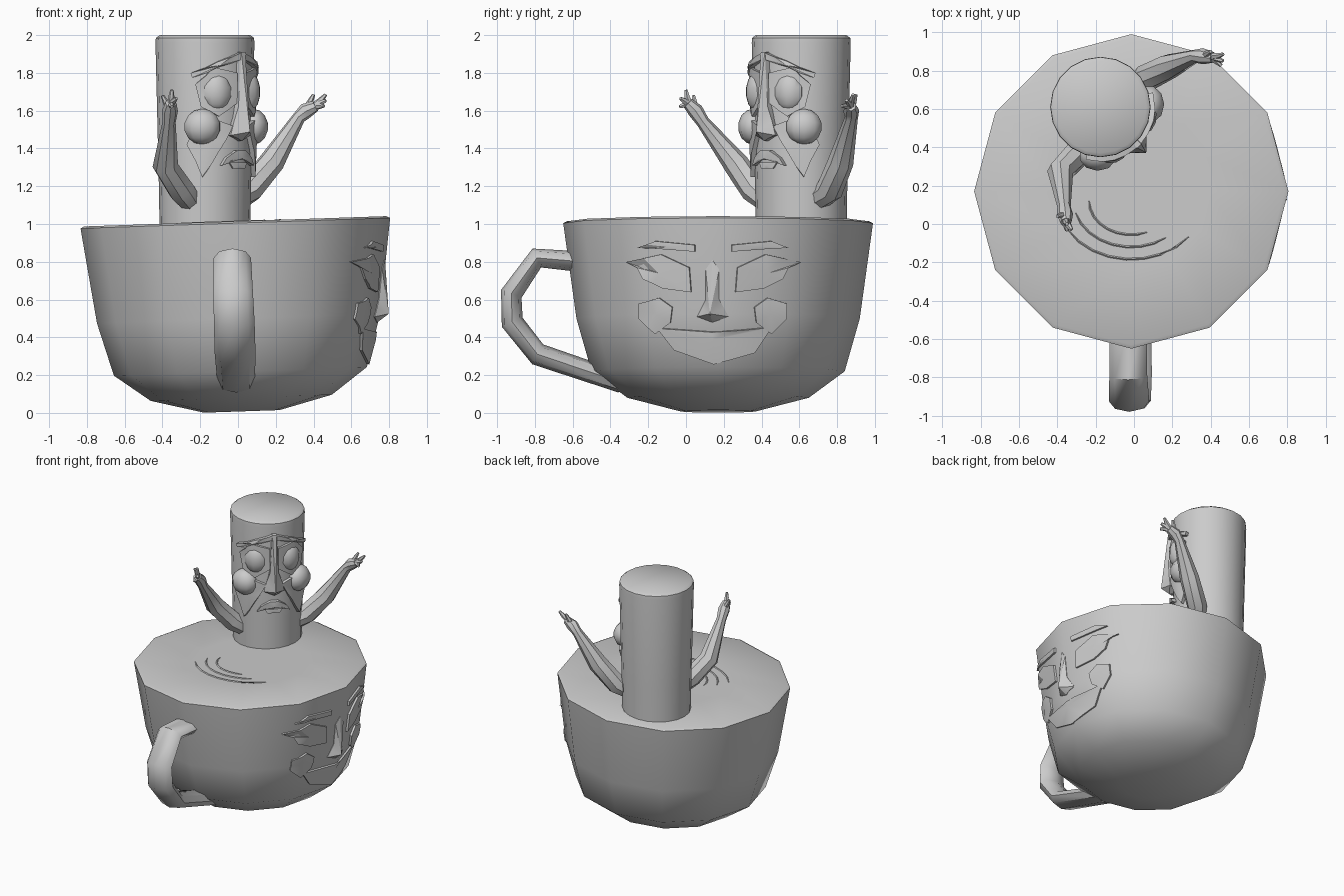
import bpy, bmesh, math
from mathutils import Vector, Matrix
from mathutils.bvhtree import BVHTree

if "Cube" in bpy.data.objects:
    bpy.data.objects.remove(bpy.data.objects["Cube"])

Z = Vector((0, 0, 1))


def finish(name, bm, angle=40):
    bmesh.ops.recalc_face_normals(bm, faces=bm.faces)
    me = bpy.data.meshes.new(name)
    bm.to_mesh(me)
    me.shade_smooth()
    me.set_sharp_from_angle(angle=math.radians(angle))
    ob = bpy.data.objects.new(name, me)
    bpy.context.collection.objects.link(ob)
    tree = BVHTree.FromBMesh(bm)
    bm.free()
    return tree


def skin(bm, rings):
    """Bridge equal rings of points and cap both ends."""
    vs = [[bm.verts.new(p) for p in r] for r in rings]
    n = len(vs[0])
    for a, b in zip(vs, vs[1:]):
        for i in range(n):
            bm.faces.new((a[i], a[(i + 1) % n], b[(i + 1) % n], b[i]))
    bm.faces.new(vs[0])
    bm.faces.new(vs[-1])


def lathe(name, profile, sides, mat):
    bm = bmesh.new()
    skin(bm, [[mat @ Vector((r * math.cos(a), r * math.sin(a), z))
               for a in (2 * math.pi * k / sides for k in range(sides))] for r, z in profile])
    return finish(name, bm)


def tube(name, path, radii, sides=8, wide=1.0, bm=None):
    """Sweep a section along a path; 'wide' stretches it along x."""
    own = bm is None
    bm = bm or bmesh.new()
    pts = [Vector(p) for p in path]
    rings = []
    for i, p in enumerate(pts):
        t = (pts[min(i + 1, len(pts) - 1)] - pts[max(i - 1, 0)]).normalized()
        ref = Vector((1, 0, 0)) if abs(t.x) < 0.9 else Vector((0, 1, 0))
        a = (ref - t * ref.dot(t)).normalized()
        b = t.cross(a)
        rings.append([p + radii[i] * (a * wide * math.cos(w) + b * math.sin(w))
                      for w in (2 * math.pi * k / sides for k in range(sides))])
    skin(bm, rings)
    if own:
        finish(name, bm)


def patch(name, pts, tree, origin, fwd, h, apex=None, sub=2):
    """Raised feature: outline projected on a body, fanned to an apex (u, v, height)."""
    side = (-fwd).cross(Z)

    def place(u, v, d):
        hit, nor, _, _ = tree.ray_cast(origin + fwd * 2 + side * u + Z * v, -fwd)
        return hit + (nor if nor.dot(fwd) > 0 else -nor) * d

    outline = []
    for (u0, v0), (u1, v1) in zip(pts, pts[1:] + pts[:1]):
        for k in range(sub):
            outline.append((u0 + (u1 - u0) * k / sub, v0 + (v1 - v0) * k / sub))
    if apex is None:
        n = len(outline)
        apex = (sum(p[0] for p in outline) / n, sum(p[1] for p in outline) / n, h * 1.2)
    bm = bmesh.new()
    skin(bm, [[place(u, v, -0.01) for u, v in outline], [place(u, v, h) for u, v in outline]])
    bm.faces.ensure_lookup_table()
    bmesh.ops.poke(bm, faces=[bm.faces[-1]])
    bm.verts.ensure_lookup_table()
    bm.verts[-1].co = place(*apex)
    finish(name, bm, 25)


def mirrored(pts, axis=0.0):
    return [(2 * axis - u, v) for u, v in pts]


# Cup bowl with filled top, tilted slightly
cup_mat = Matrix.Translation((0.02, 0.17, 0)) @ Matrix.Rotation(-0.034, 4, 'Y')
cup = lathe("cup_bowl", [(0.2, 0.008), (0.48, 0.08), (0.67, 0.22), (0.75, 0.5),
                         (0.82, 1.005), (0.80, 1.015), (0.4, 1.012)], 12, cup_mat)

# Cup handle
tube("cup_handle", [(-0.03, -0.55, 0.80), (-0.03, -0.79, 0.82), (-0.025, -0.925, 0.63),
                    (-0.02, -0.92, 0.48), (-0.015, -0.785, 0.31), (-0.01, -0.34, 0.16)],
     [0.055, 0.055, 0.058, 0.06, 0.06, 0.055], 8, 1.8)

# Swirl lines in the drink
for k, r in enumerate((0.22, 0.3, 0.38)):
    arc = []
    for j in range(9):
        a = math.radians(180 + 15 * k + j * 14)
        arc.append(cup_mat @ Vector((r * math.cos(a), 0.8 * r * math.sin(a) - 0.05, 1.012)))
    tube("drink_swirl", arc, [0.002] + [0.006] * 7 + [0.002], 4)

# Smiling face on the cup side (y, z outlines)
X, O, MID = Vector((1, 0, 0)), Vector((0, 0, 0)), 0.145
eye = [(-0.31, 0.80), (-0.13, 0.84), (0.02, 0.77), (0.03, 0.64), (-0.12, 0.66),
       (-0.22, 0.71), (-0.25, 0.77)]
brow = [(-0.25, 0.875), (-0.16, 0.91), (0.05, 0.89), (0.05, 0.855), (-0.15, 0.87)]
cheek = [(-0.24, 0.58), (-0.14, 0.61), (-0.07, 0.56), (-0.08, 0.48), (-0.16, 0.42), (-0.24, 0.50)]
for tag, flip in (("left", False), ("right", True)):
    for part, pts, h in (("eye", eye, 0.015), ("brow", brow, 0.015), ("cheek", cheek, 0.015)):
        patch(f"cup_{part}_{tag}", mirrored(pts, MID) if flip else pts, cup, O, X, h)
patch("cup_mouth", [(-0.15, 0.45), (0.0, 0.44), (0.14, 0.43), (0.29, 0.44), (0.45, 0.455),
                    (0.36, 0.32), (0.15, 0.26), (-0.06, 0.335)], cup, O, X, 0.015)
patch("cup_nose", [(0.14, 0.81), (0.105, 0.76), (0.105, 0.6), (0.06, 0.51), (0.14, 0.48),
                   (0.225, 0.51), (0.175, 0.6), (0.175, 0.76)], cup, O, X, 0.004, (0.14, 0.53, 0.055))

# Round stick figure standing in the drink
C = Vector((-0.175, 0.61, 0))
F = Vector((1, -1, 0)).normalized()
S = (-F).cross(Z)
body = lathe("stick_body", [(0.24, 0.97), (0.245, 1.25), (0.262, 1.96), (0.26, 1.985), (0.24, 2.0)],
             20, Matrix.Translation(C))


def ball(name, s, f, z, size, turn):
    """Low-poly ellipsoid set into the stick, turned to face outwards."""
    bm = bmesh.new()
    bmesh.ops.create_uvsphere(bm, u_segments=10, v_segments=7, radius=1)
    rot = Matrix((S, F, Z)).transposed().to_4x4()
    m = (Matrix.Translation(C + S * s + F * f + Z * z) @ rot
         @ Matrix.Rotation(turn, 4, 'Z') @ Matrix.Diagonal((*size, 1)))
    bmesh.ops.transform(bm, matrix=m, verts=bm.verts)
    finish(name, bm)


# Sad face on the stick
socket = [(-0.03, 1.80), (-0.15, 1.83), (-0.21, 1.74), (-0.19, 1.62), (-0.12, 1.57), (-0.03, 1.64)]
sad_brow = [(-0.015, 1.905), (-0.13, 1.86), (-0.225, 1.80), (-0.22, 1.775), (-0.13, 1.83), (-0.015, 1.87)]
jowl = [(-0.05, 1.52), (-0.2, 1.58), (-0.225, 1.42), (-0.18, 1.25), (-0.12, 1.38)]
for tag, sg in (("left", -1), ("right", 1)):
    for part, pts, h in (("eye_socket", socket, 0.02), ("brow", sad_brow, 0.028), ("jowl", jowl, 0.025)):
        patch(f"stick_{part}_{tag}", mirrored(pts) if sg > 0 else pts, body, C, F, h)
    ball(f"stick_eyeball_{tag}", sg * 0.12, 0.21, 1.70, (0.08, 0.06, 0.105), -sg * 0.5)
    ball(f"stick_cheek_{tag}", sg * 0.19, 0.17, 1.515, (0.10, 0.08, 0.095), -sg * 0.8)
patch("stick_nose", [(-0.015, 1.91), (0.015, 1.91), (0.03, 1.62), (0.065, 1.47), (0, 1.44),
                     (-0.065, 1.47), (-0.03, 1.62)], body, C, F, 0.03, (0, 1.49, 0.09))
patch("stick_mouth", [(-0.11, 1.31), (-0.085, 1.35), (-0.03, 1.39), (0.03, 1.39), (0.085, 1.35),
                      (0.11, 1.31), (0.05, 1.34), (-0.05, 1.34)], body, C, F, 0.03)
patch("stick_lower_lip", [(-0.06, 1.325), (0.06, 1.325), (0.04, 1.295), (-0.04, 1.295)], body, C, F, 0.015)

# Raised arms with fingers
arms = {
    "left": ([(-0.25, 0.43, 1.12), (-0.30, 0.36, 1.18), (-0.385, 0.27, 1.31), (-0.365, 0.09, 1.54),
              (-0.36, 0.05, 1.60), (-0.355, 0.01, 1.64)],
             [(-0.35, 0.0, 1.71), (-0.325, -0.03, 1.665), (-0.35, -0.035, 1.62)],
             (-0.40, 0.04, 1.68)),
    "right": ([(0.0, 0.70, 1.13), (0.06, 0.76, 1.18), (0.18, 0.82, 1.33), (0.32, 0.875, 1.56),
               (0.36, 0.875, 1.60), (0.41, 0.87, 1.625)],
              [(0.465, 0.885, 1.685), (0.465, 0.85, 1.655), (0.455, 0.825, 1.625)],
              (0.40, 0.90, 1.685)),
}
for tag, (path, tips, thumb) in arms.items():
    bm = bmesh.new()
    tube("", path, [0.06, 0.072, 0.068, 0.035, 0.042, 0.03], 8, 1.0, bm)
    palm, wrist = Vector(path[-1]), Vector(path[-2])
    for tip in tips:
        mid = (palm + Vector(tip)) / 2
        tube("", [wrist.lerp(palm, 0.6), mid, tip], [0.018, 0.016, 0.009], 6, 1.0, bm)
    tube("", [wrist, (wrist + Vector(thumb)) / 2, thumb], [0.018, 0.017, 0.009], 6, 1.0, bm)
    finish(f"stick_arm_{tag}", bm)
